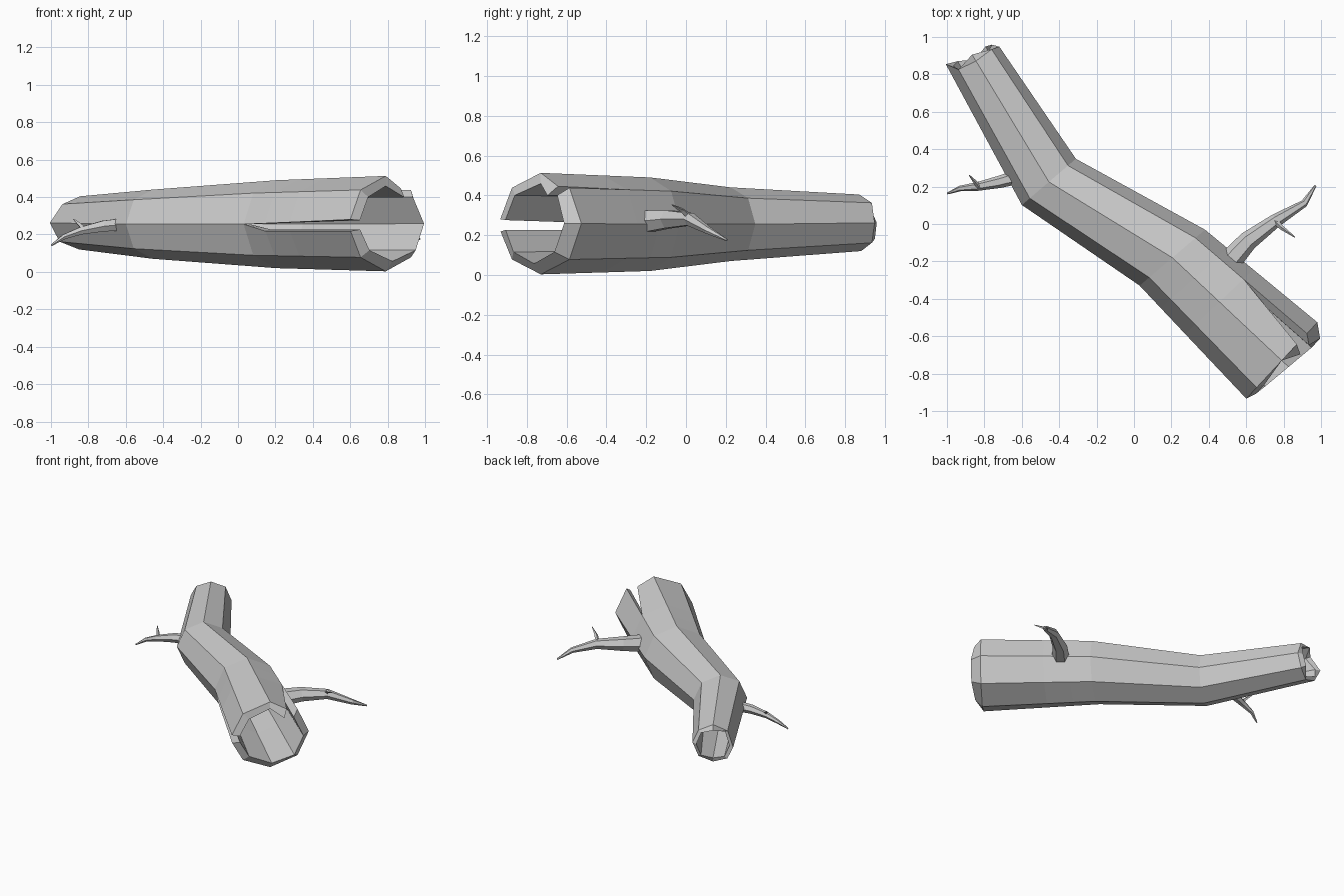
import bpy, bmesh, math
from mathutils import Vector

cube = bpy.data.objects.get("Cube")
if cube:
    bpy.data.objects.remove(cube)

GREY = (0.6, 0.6, 0.6, 1.0)
mat = bpy.data.materials.new("plain grey bark")
mat.use_nodes = True
mat.diffuse_color = GREY
mat.node_tree.nodes["Principled BSDF"].inputs["Base Color"].default_value = GREY
mat.node_tree.nodes["Principled BSDF"].inputs["Roughness"].default_value = 0.9


def finish(bm, name):
    bmesh.ops.remove_doubles(bm, verts=bm.verts, dist=0.0005)
    bmesh.ops.recalc_face_normals(bm, faces=bm.faces)
    mesh = bpy.data.meshes.new(name)
    bm.to_mesh(mesh)
    bm.free()
    mesh.materials.append(mat)
    obj = bpy.data.objects.new(name, mesh)
    bpy.context.collection.objects.link(obj)
    return obj


# Hollow trunk stations: centre, sideways direction, half width, half height
KEYS = [
    (Vector((-0.85, 0.88, 0.262)), Vector((0.85, 0.52, 0)), 0.147, 0.142),
    (Vector((-0.455, 0.225, 0.255)), Vector((0.76, 0.65, 0)), 0.19, 0.185),
    (Vector((0.205, -0.18, 0.255)), Vector((0.76, 0.65, 0)), 0.23, 0.235),
    (Vector((0.79, -0.73, 0.258)), Vector((0.68, 0.73, 0)), 0.28, 0.255),
]
STATIONS = [0, 1, 2, 2.2, 2.43, 3]
LAST = len(STATIONS) - 1
SIDES = 8
WALL = 0.05


def station(t):
    i = min(int(t), 2)
    f = t - i
    a, b = KEYS[i], KEYS[i + 1]
    return [p.lerp(q, f) if isinstance(p, Vector) else p + (q - p) * f
            for p, q in zip(a, b)]


# Ragged ends: how far each corner reaches along the log
BACK_OUT = [-0.01, 0, -0.01, 0.0, 0.06, 0.03, 0.0, 0.0]
BACK_IN = [0.02, 0.0, 0.03, -0.03, 0.03, 0.04, 0.0, 0.03]
FRONT_IN = [0.07, 0.05, 0.0, 0.02, 0.02, 0.03, 0.05, 0.07]
BACK_DIR = Vector((-0.52, 0.85, 0))
FRONT_DIR = Vector((0.73, -0.68, 0))


def corner(ring, panel, k, inner):
    """Corner k of a panel; the two cracks push neighbouring panels apart."""
    t = STATIONS[ring]
    centre, side, w, h = station(t)
    angle, sink = 45.0 * k, 1.0
    if k == 4 and t > 2:                      # crack along the side
        angle += 9 if panel == 4 else -(t - 2) * 5
    if k == 1 and panel == 1 and t > 2.43:    # crack along the top
        angle, sink = angle + 15, 0.85
    a = math.radians(angle)
    cut = WALL * w / 0.26 if inner else 0
    p = centre + side * math.cos(a) * (w * sink - cut)
    p = p + Vector((0, 0, math.sin(a) * (h * sink - cut)))
    k %= SIDES
    if ring == 0:
        p += BACK_DIR * (BACK_IN if inner else BACK_OUT)[k]
    elif ring == LAST and inner:
        p += FRONT_DIR * FRONT_IN[k]
    return p


bm = bmesh.new()


def face(points):
    bm.faces.new([bm.verts.new(p) for p in points])


for panel in range(SIDES):
    a, b = panel, panel + 1
    for r in range(LAST):
        for inner in (False, True):
            face([corner(r, panel, a, inner), corner(r, panel, b, inner),
                  corner(r + 1, panel, b, inner), corner(r + 1, panel, a, inner)])
        # broken wall edges inside the cracks
        for k in (a, b):
            first = 2 if k == 4 else 4
            if k in (1, 4) and r >= first:
                face([corner(r, panel, k, False), corner(r + 1, panel, k, False),
                      corner(r + 1, panel, k, True), corner(r, panel, k, True)])
    # rims at both ends
    for r in (0, LAST):
        face([corner(r, panel, a, False), corner(r, panel, b, False),
              corner(r, panel, b, True), corner(r, panel, a, True)])
finish(bm, "hollow_trunk")


# Branches: tapered tubes through a few points (x, y, z, radius)
def branch(name, path, sides=6):
    bm = bmesh.new()
    pts = [Vector(p[:3]) for p in path]
    rings = []
    for i, p in enumerate(pts):
        d = (pts[min(i + 1, len(pts) - 1)] - pts[max(i - 1, 0)]).normalized()
        u = d.cross(Vector((0, 0, 1))).normalized()
        v = u.cross(d)
        angles = [math.tau * j / sides for j in range(sides)]
        rings.append([bm.verts.new(p + (u * math.cos(a) + v * math.sin(a)) * path[i][3])
                      for a in angles])
    for lo, hi in zip(rings, rings[1:]):
        for j in range(sides):
            n = (j + 1) % sides
            bm.faces.new((lo[j], lo[n], hi[n], hi[j]))
    bm.faces.new(rings[0])
    bm.faces.new(rings[-1])
    return finish(bm, name)


branch("left_branch", [(0.52, -0.19, 0.27, 0.062), (0.61, -0.09, 0.28, 0.052),
                       (0.76, 0.02, 0.28, 0.036), (0.91, 0.11, 0.225, 0.02),
                       (0.97, 0.205, 0.175, 0.006)])
branch("left_twig", [(0.75, 0.02, 0.29, 0.018), (0.79, -0.02, 0.325, 0.012),
                     (0.86, -0.07, 0.352, 0.003)], 4)
branch("right_branch", [(-0.63, 0.25, 0.252, 0.038), (-0.72, 0.225, 0.245, 0.033),
                        (-0.84, 0.2, 0.22, 0.023), (-0.93, 0.19, 0.188, 0.015),
                        (-0.998, 0.163, 0.142, 0.005)])
branch("right_twig", [(-0.83, 0.2, 0.235, 0.014), (-0.85, 0.225, 0.255, 0.01),
                      (-0.88, 0.26, 0.282, 0.003)], 4)
